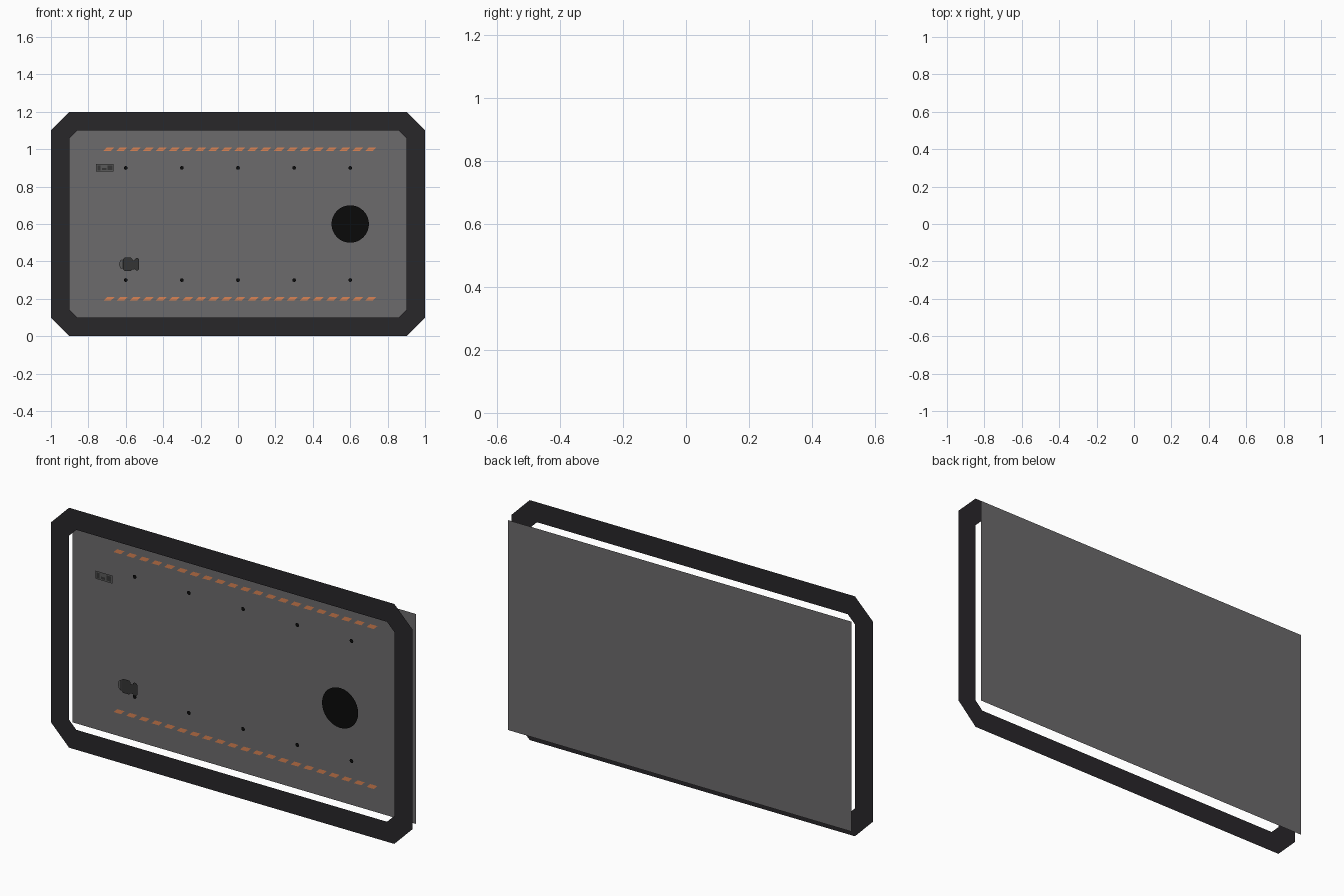
import bpy, bmesh, math

if "Cube" in bpy.data.objects:
    bpy.data.objects.remove(bpy.data.objects["Cube"])

# Depth layers: the model is a stack of flat sheets facing -y
Y_FRONT, Y_DEVICE, Y_DETAIL = -0.05, -0.042, -0.044
Y_BOLT, Y_STRIP, Y_BACK = 0.04, 0.045, 0.05


def material(name, rgb):
    m = bpy.data.materials.new(name)
    m.diffuse_color = (*rgb, 1)
    m.use_nodes = True
    m.node_tree.nodes["Principled BSDF"].inputs["Base Color"].default_value = m.diffuse_color
    return m


FRAME = material("frame_black", (0.022, 0.02, 0.023))
PANEL = material("panel_grey", (0.15, 0.145, 0.15))
BLACK = material("black", (0.003, 0.003, 0.003))
ORANGE = material("orange", (0.7, 0.23, 0.09))
DARK = material("dark_grey", (0.035, 0.035, 0.035))
MID = material("mid_grey", (0.1, 0.1, 0.1))


def sheet(name, polys, y, mat):
    """One flat object made of polygons given as (x, z) outlines."""
    bm = bmesh.new()
    for p in polys:
        bm.faces.new([bm.verts.new((x, y, z)) for x, z in p])
    bmesh.ops.remove_doubles(bm, verts=bm.verts, dist=1e-5)
    me = bpy.data.meshes.new(name)
    bm.to_mesh(me)
    bm.free()
    me.materials.append(mat)
    ob = bpy.data.objects.new(name, me)
    bpy.context.collection.objects.link(ob)
    return ob


def rect(x0, x1, z0, z1):
    return [(x0, z0), (x1, z0), (x1, z1), (x0, z1)]


def chamfered(x0, x1, z0, z1, c):
    return [(x0 + c, z0), (x1 - c, z0), (x1, z0 + c), (x1, z1 - c),
            (x1 - c, z1), (x0 + c, z1), (x0, z1 - c), (x0, z0 + c)]


def disc(x, z, r, n):
    return [(x + r * math.cos(i * math.tau / n), z + r * math.sin(i * math.tau / n))
            for i in range(n)]


# Back panel
sheet("back_panel", [rect(-0.95, 0.95, 0.075, 1.125)], Y_BACK, PANEL)

# Octagonal front frame
outer = chamfered(-1, 1, 0, 1.2, 0.1)
inner = chamfered(-0.9, 0.9, 0.1, 1.1, 0.04)
ring = [[outer[i], outer[(i + 1) % 8], inner[(i + 1) % 8], inner[i]] for i in range(8)]
sheet("front_frame", ring, Y_FRONT, FRAME)

# Round port
sheet("round_port", [disc(0.6, 0.6, 0.1, 32)], Y_FRONT, BLACK)

# Bolts and slanted hazard dashes, upper and lower rows
for label, zb, zs in (("upper", 0.9, 1.0), ("lower", 0.3, 0.2)):
    sheet(label + "_bolts", [disc(-0.6 + 0.3 * i, zb, 0.01, 16) for i in range(5)],
          Y_BOLT, BLACK)
    dashes = []
    for i in range(21):
        x = -0.7 + 0.07 * i
        dashes.append([(x - 0.02, zs - 0.01), (x + 0.02, zs - 0.01),
                       (x + 0.04, zs + 0.01), (x, zs + 0.01)])
    sheet(label + "_dashes", dashes, Y_STRIP, ORANGE)

# Small module, top left
sheet("module_plate", [rect(-0.76, -0.665, 0.88, 0.92)], Y_DEVICE, MID)
sheet("module_details", [rect(-0.752, -0.736, 0.886, 0.914),
                         rect(-0.726, -0.704, 0.888, 0.9),
                         rect(-0.698, -0.672, 0.888, 0.914)], Y_DETAIL, DARK)

# Small latch, lower left
sheet("latch_body", [chamfered(-0.615, -0.565, 0.35, 0.42, 0.008),
                     rect(-0.565, -0.553, 0.358, 0.405),
                     chamfered(-0.553, -0.528, 0.352, 0.418, 0.008)], Y_DEVICE, DARK)
sheet("latch_side", [[(-0.618, 0.358), (-0.618, 0.412), (-0.63, 0.405),
                      (-0.636, 0.385), (-0.63, 0.365)]], Y_DEVICE, MID)
